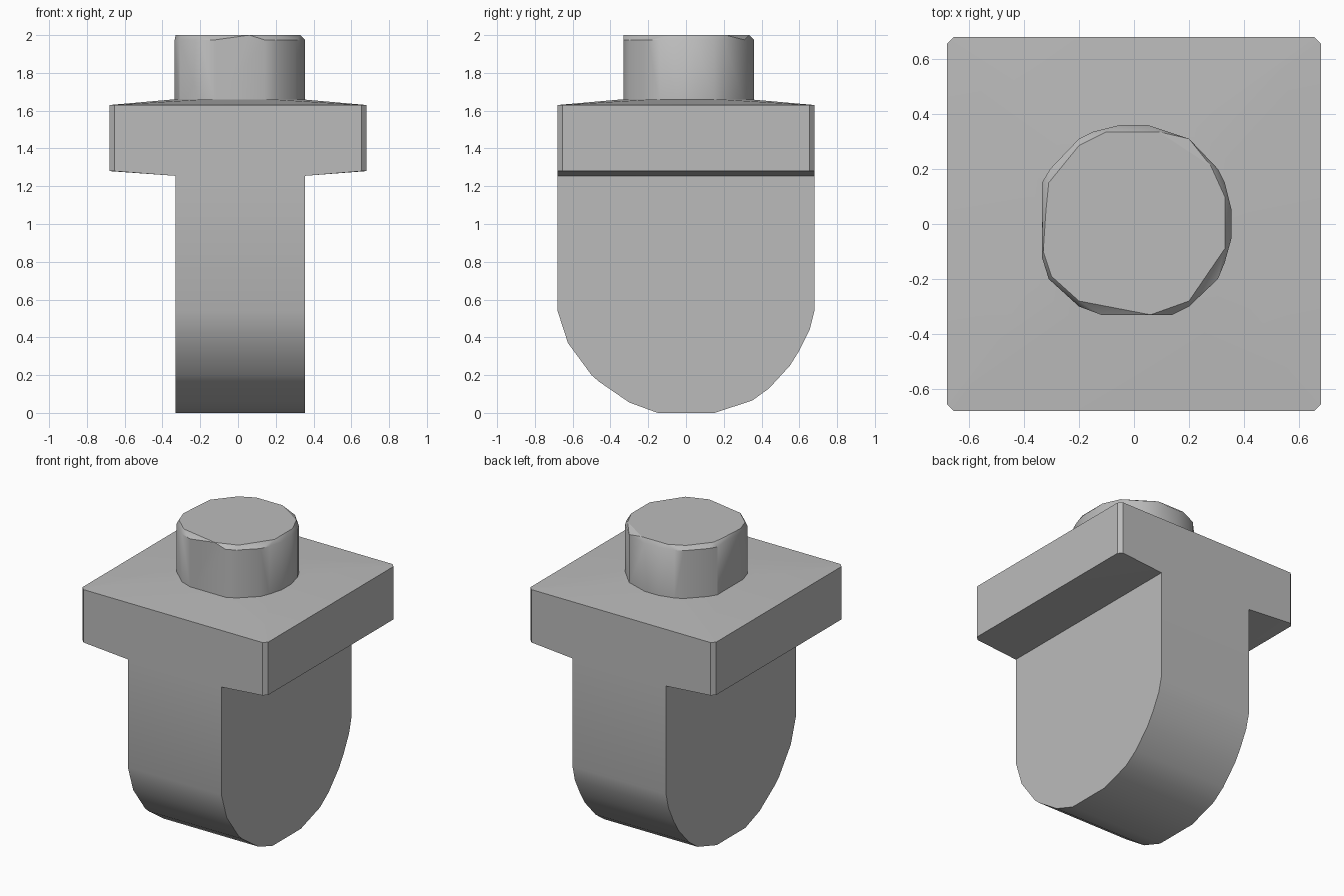
import bpy
import bmesh
import math

cube = bpy.data.objects.get("Cube")
if cube:
    bpy.data.objects.remove(cube, do_unlink=True)

# Single plain grey for every part
grey = bpy.data.materials.new("plain_grey")
grey.use_nodes = True
colour = (0.5, 0.5, 0.5, 1)
grey.diffuse_color = colour
grey.node_tree.nodes["Principled BSDF"].inputs["Base Color"].default_value = colour

HALF = 0.68          # half width of the square plate
LEFT, RIGHT = -0.33, 0.355   # side faces of the stem
NECK = 1.255         # height where stem meets plate


def add_hull(bm, points):
    """Wrap a convex solid around the given points."""
    verts = [bm.verts.new(p) for p in points]
    result = bmesh.ops.convex_hull(bm, input=verts)
    loose = [v for v in result["geom_interior"] if isinstance(v, bmesh.types.BMVert)]
    bmesh.ops.delete(bm, geom=loose, context="VERTS")


def finish(bm, name):
    """Clean flat areas, then turn the mesh into a shaded object."""
    bmesh.ops.remove_doubles(bm, verts=bm.verts[:], dist=0.0005)
    bmesh.ops.dissolve_limit(bm, angle_limit=0.01, verts=bm.verts[:], edges=bm.edges[:])
    bmesh.ops.recalc_face_normals(bm, faces=bm.faces[:])
    mesh = bpy.data.meshes.new(name)
    bm.to_mesh(mesh)
    bm.free()
    mesh.materials.append(grey)
    obj = bpy.data.objects.new(name, mesh)
    bpy.context.collection.objects.link(obj)
    bpy.ops.object.select_all(action="DESELECT")
    obj.select_set(True)
    bpy.context.view_layer.objects.active = obj
    bpy.ops.object.shade_smooth_by_angle(angle=math.radians(30))
    return obj


def cut_square(half, cut, z):
    """Square outline with clipped corners at one height."""
    inner = half - cut
    return [(sx * a, sy * b, z) for sx in (-1, 1) for sy in (-1, 1)
            for a, b in ((half, inner), (inner, half))]


# Stem with rounded foot, profile in (y, z)
foot = [(-HALF, NECK), (-HALF, 0.54), (-0.625, 0.37), (-0.5, 0.2), (-0.46, 0.165),
        (-0.3, 0.055), (-0.15, 0), (0.15, 0), (0.35, 0.065), (0.44, 0.13),
        (0.55, 0.25), (0.6, 0.33), (0.655, 0.44), (HALF, 0.54), (HALF, NECK)]
body = bmesh.new()
add_hull(body, [(x, y, z) for x in (LEFT, RIGHT) for y, z in foot])

# Square plate with sloped top and underside
neck_corners = [(x, y, NECK) for x in (LEFT, RIGHT) for y in (-HALF, HALF)]
add_hull(body, cut_square(HALF, 0.025, 1.28) + cut_square(HALF, 0.025, 1.63)
         + cut_square(0.36, 0.15, 1.658) + neck_corners)

# Open the shared cap so stem and plate weld into one skin
caps = [f for f in body.faces if all(abs(v.co.z - NECK) < 0.001 for v in f.verts)]
bmesh.ops.delete(body, geom=caps, context="FACES")
finish(body, "stem_and_plate")

# Round peg with an uneven bevelled rim
peg_side = [(-0.15, 0.335), (-0.05, 0.36), (0.05, 0.36), (0.2, 0.31), (0.305, 0.2),
            (0.33, 0.15), (0.355, 0.05), (0.355, -0.05), (0.33, -0.14), (0.305, -0.2),
            (0.2, -0.3), (0.14, -0.33), (-0.12, -0.33), (-0.2, -0.3), (-0.31, -0.2),
            (-0.335, -0.12), (-0.335, 0.15), (-0.305, 0.2), (-0.2, 0.31)]
peg_rim = [(-0.32, 0.05), (-0.31, 0.15), (-0.2, 0.285), (-0.1, 0.335), (0.09, 0.335),
           (0.28, 0.21), (0.33, 0.1), (0.33, -0.09), (0.2, -0.28), (0.06, -0.33),
           (-0.2, -0.28), (-0.3, -0.19), (-0.33, -0.1)]
peg = bmesh.new()
add_hull(peg, [(x, y, z) for z in (1.64, 1.975) for x, y in peg_side]
         + [(x, y, 2) for x, y in peg_rim])
finish(peg, "peg")
